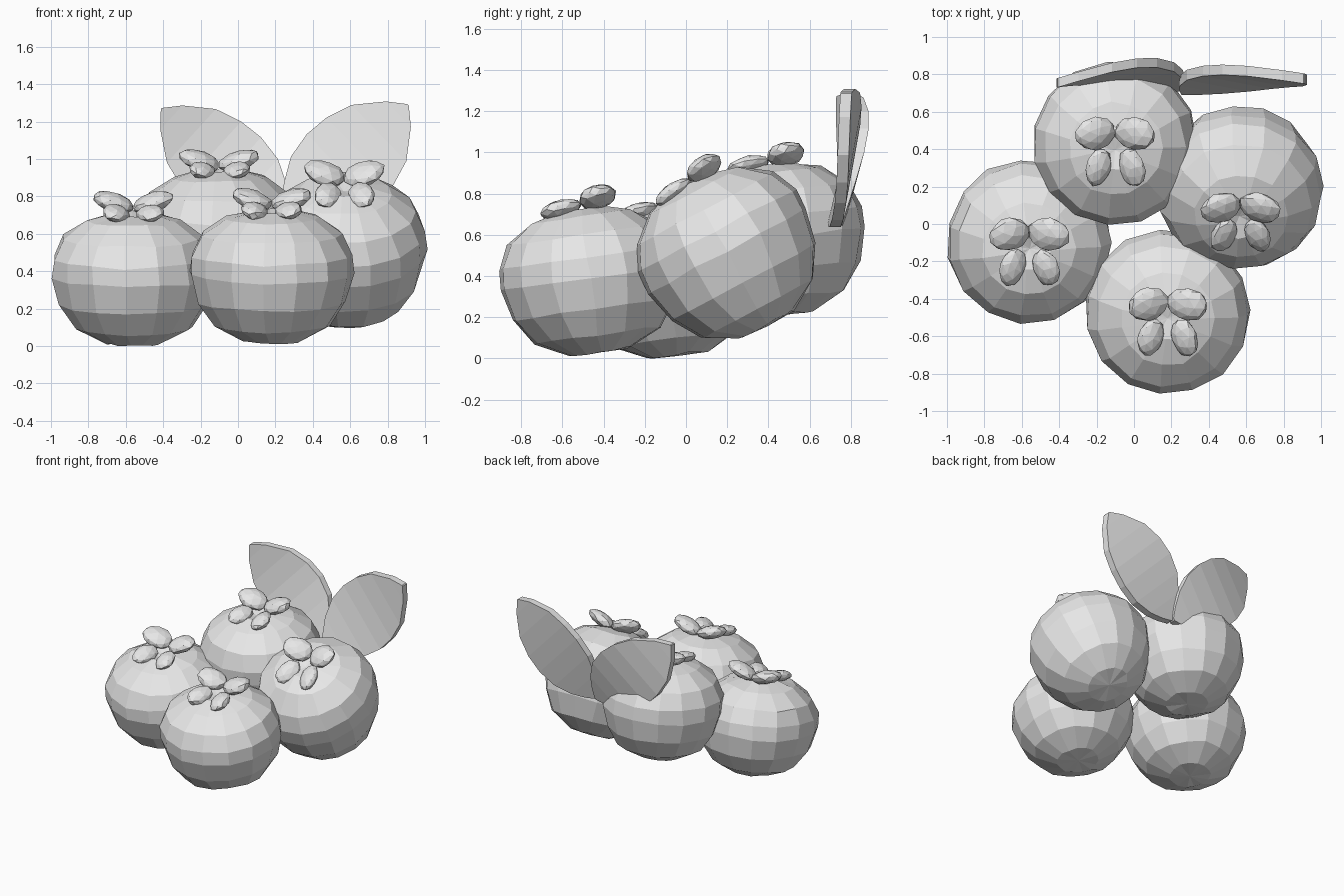
import bpy, bmesh, math, random
from mathutils import Matrix, Vector

random.seed(4)
if "Cube" in bpy.data.objects:
    bpy.data.objects.remove(bpy.data.objects["Cube"])

# One plain grey for everything
grey = bpy.data.materials.new("light_grey")
grey.use_nodes = True
grey.diffuse_color = (0.8, 0.8, 0.8, 1)
bsdf = next(n for n in grey.node_tree.nodes if n.type == 'BSDF_PRINCIPLED')
bsdf.inputs["Base Color"].default_value = (0.8, 0.8, 0.8, 1)


def make_object(name, bm, matrix=Matrix()):
    bmesh.ops.recalc_face_normals(bm, faces=bm.faces)
    mesh = bpy.data.meshes.new(name)
    bm.to_mesh(mesh)
    bm.free()
    mesh.materials.append(grey)
    obj = bpy.data.objects.new(name, mesh)
    obj.matrix_world = matrix
    bpy.context.collection.objects.link(obj)
    return obj


def jitter(bm, amount):
    for v in bm.verts:
        v.co += Vector([random.uniform(-amount, amount) for _ in range(3)])


# Squat fruit turned from a radius/height profile
FRUIT_PROFILE = [(0, -0.365), (0.15, -0.36), (0.31, -0.28), (0.40, -0.15), (0.44, 0.0),
                 (0.435, 0.10), (0.38, 0.21), (0.25, 0.30), (0.11, 0.335), (0, 0.31)]


def fruit(name, matrix, height):
    bm = bmesh.new()
    verts = [bm.verts.new((r, 0, z * height)) for r, z in FRUIT_PROFILE]
    edges = [bm.edges.new(pair) for pair in zip(verts, verts[1:])]
    bmesh.ops.spin(bm, geom=verts + edges, cent=(0, 0, 0), axis=(0, 0, 1),
                   angle=math.tau, steps=15, use_duplicate=False)
    bmesh.ops.remove_doubles(bm, verts=bm.verts, dist=0.001)
    jitter(bm, 0.007)
    make_object(name, bm, matrix)


# Plump faceted calyx lobe
def lobe(name, matrix, place, size, angles):
    bm = bmesh.new()
    bmesh.ops.create_icosphere(bm, subdivisions=2, radius=1)
    jitter(bm, 0.05)
    rx, ry, rz = (math.radians(a) for a in angles)
    turn = Matrix.Rotation(rz, 4, 'Z') @ Matrix.Rotation(ry, 4, 'Y') @ Matrix.Rotation(rx, 4, 'X')
    bm.transform(Matrix.Translation(place) @ turn @ Matrix.Diagonal((*size, 1)))
    make_object(name, bm, matrix)


# Fruits: centre, forward tilt, height factor
FRUITS = {
    "right_fruit": ((-0.56, -0.09, 0.375), 8, 1.0),
    "front_fruit": ((0.18, -0.465, 0.39), 8, 1.0),
    "left_fruit": ((0.57, 0.20, 0.52), 28, 1.12),
    "back_fruit": ((-0.10, 0.435, 0.59), 6, 1.05),
}
for name, (centre, tilt, height) in FRUITS.items():
    m = Matrix.Translation(centre) @ Matrix.Rotation(math.radians(tilt), 4, 'X')
    fruit(name, m, height)
    lift = (height - 1) * 0.2
    for side, s in (("left", 1), ("right", -1)):
        lobe(f"{name}_{side}_back_lobe", m, (s * 0.105, 0.09, 0.385 + lift),
             (0.115, 0.092, 0.05), (10, -s * 18, -s * 6))
        lobe(f"{name}_{side}_front_lobe", m, (s * 0.09, -0.095, 0.35 + lift),
             (0.072, 0.105, 0.042), (4, -s * 20, s * 16))

# Leaf half width along its length, from tip to base
LEAF_WIDTH = [(0, 0.004), (0.08, 0.088), (0.24, 0.194), (0.4, 0.236), (0.55, 0.245),
              (0.71, 0.22), (0.85, 0.15), (0.94, 0.075), (1, 0.01)]


def leaf(name, tip, base, width, bow, lean, thickness):
    tip, base = Vector(tip), Vector(base)
    run = base - tip
    across = Vector((-run.z, 0, run.x)).normalized()
    if across.z < 0:
        across.negate()
    bm = bmesh.new()
    rows = []
    for t, w in LEAF_WIDTH:
        row = []
        for k in (-1, 0, 1):
            d = k * w * width
            p = tip + run * t + across * d
            p.y += bow * math.sin(math.pi * t) + lean * d
            row.append(bm.verts.new(p))
        rows.append(row)
    for a, b in zip(rows, rows[1:]):
        for i in range(2):
            bm.faces.new((a[i], a[i + 1], b[i + 1], b[i]))
    # Back skin and rim
    front = list(bm.faces)
    result = bmesh.ops.extrude_face_region(bm, geom=front, use_keep_orig=True)
    for g in result["geom"]:
        if isinstance(g, bmesh.types.BMVert):
            g.co.y += thickness
    make_object(name, bm)


leaf("right_leaf", (-0.41, 0.73, 1.27), (0.26, 0.71, 0.66), 1.0, 0.07, 0.2, 0.05)
leaf("left_leaf", (0.91, 0.75, 1.29), (0.26, 0.69, 0.66), 1.08, 0.04, 0.13, 0.055)
